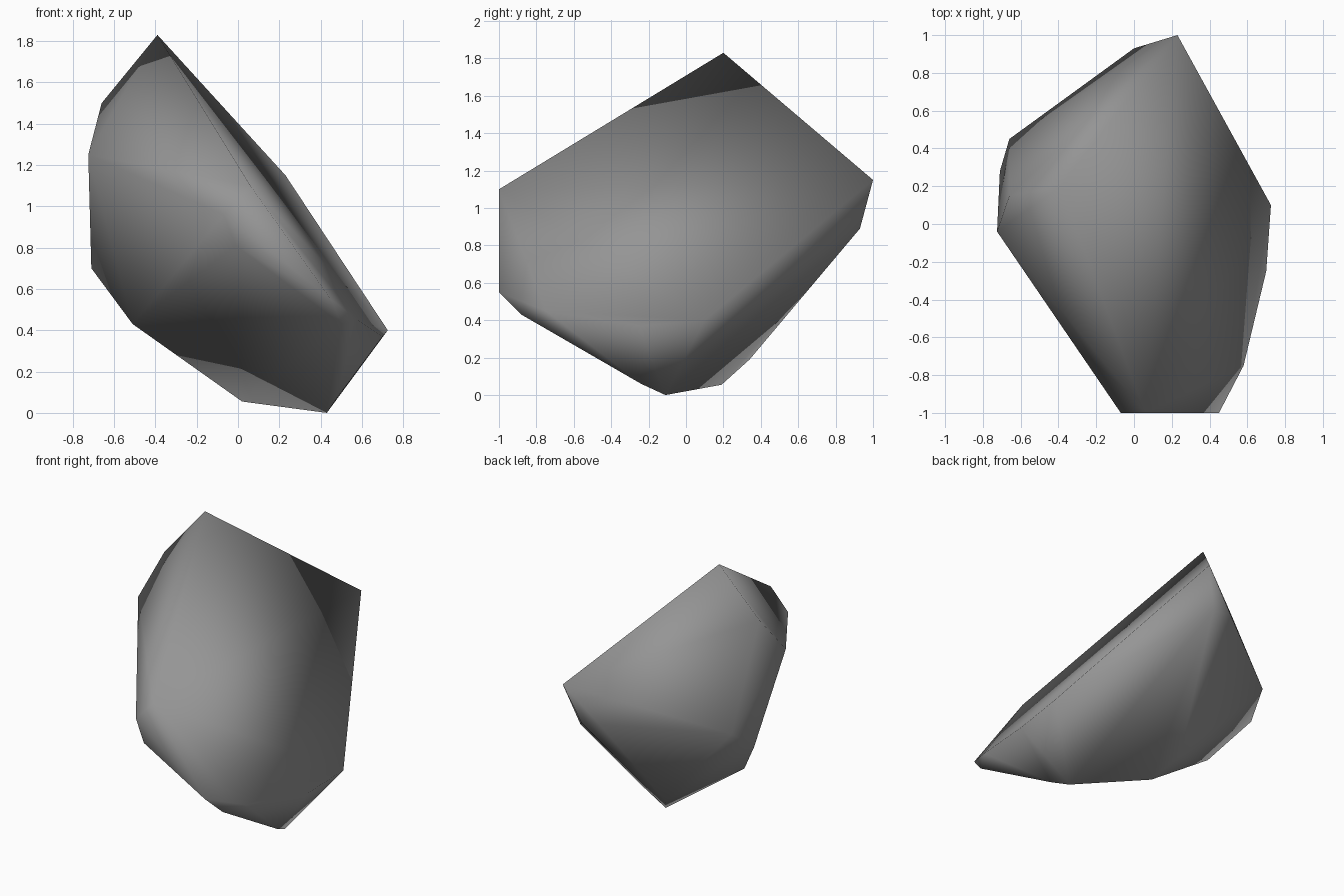
import bpy, bmesh

if "Cube" in bpy.data.objects:
    bpy.data.objects.remove(bpy.data.objects["Cube"])

# Plain grey stone
stone = bpy.data.materials.new("grey stone")
stone.diffuse_color = (0.30, 0.30, 0.30, 1.0)
stone.use_nodes = True
stone.node_tree.nodes["Principled BSDF"].inputs["Base Color"].default_value = stone.diffuse_color

# Corner points of the chipped boulder
corners = [
    # slanted split face: peak, back corner, right rim, front rim
    (-0.39, 0.20, 1.83), (0.23, 1.00, 1.15), (0.725, 0.10, 0.40),
    (0.70, -0.25, 0.37), (0.58, -0.75, 0.45), (0.06, -1.00, 1.10),
    # front facet
    (-0.07, -1.00, 0.96), (-0.01, -1.00, 0.81), (0.45, -1.00, 0.55),
    (0.50, -0.88, 0.43),
    # underside
    (0.43, -0.11, 0.00), (0.47, -0.24, 0.06), (0.02, 0.19, 0.055),
    (-0.08, 0.34, 0.19), (-0.51, 0.10, 0.43),
    # left side
    (-0.725, -0.04, 1.25), (-0.66, 0.15, 1.50), (-0.71, 0.28, 0.70),
    (-0.66, 0.45, 0.84),
    # back
    (0.00, 0.93, 0.91), (0.14, 0.93, 0.89),
]

# Wrap the corners in a convex hull
bm = bmesh.new()
for co in corners:
    bm.verts.new(co)
bmesh.ops.convex_hull(bm, input=bm.verts[:])
loose = [v for v in bm.verts if not v.link_faces]
bmesh.ops.delete(bm, geom=loose, context='VERTS')
bmesh.ops.recalc_face_normals(bm, faces=bm.faces[:])
for face in bm.faces:
    face.smooth = True

mesh = bpy.data.meshes.new("boulder")
bm.to_mesh(mesh)
bm.free()
mesh.materials.append(stone)
boulder = bpy.data.objects.new("boulder", mesh)
bpy.context.collection.objects.link(boulder)
